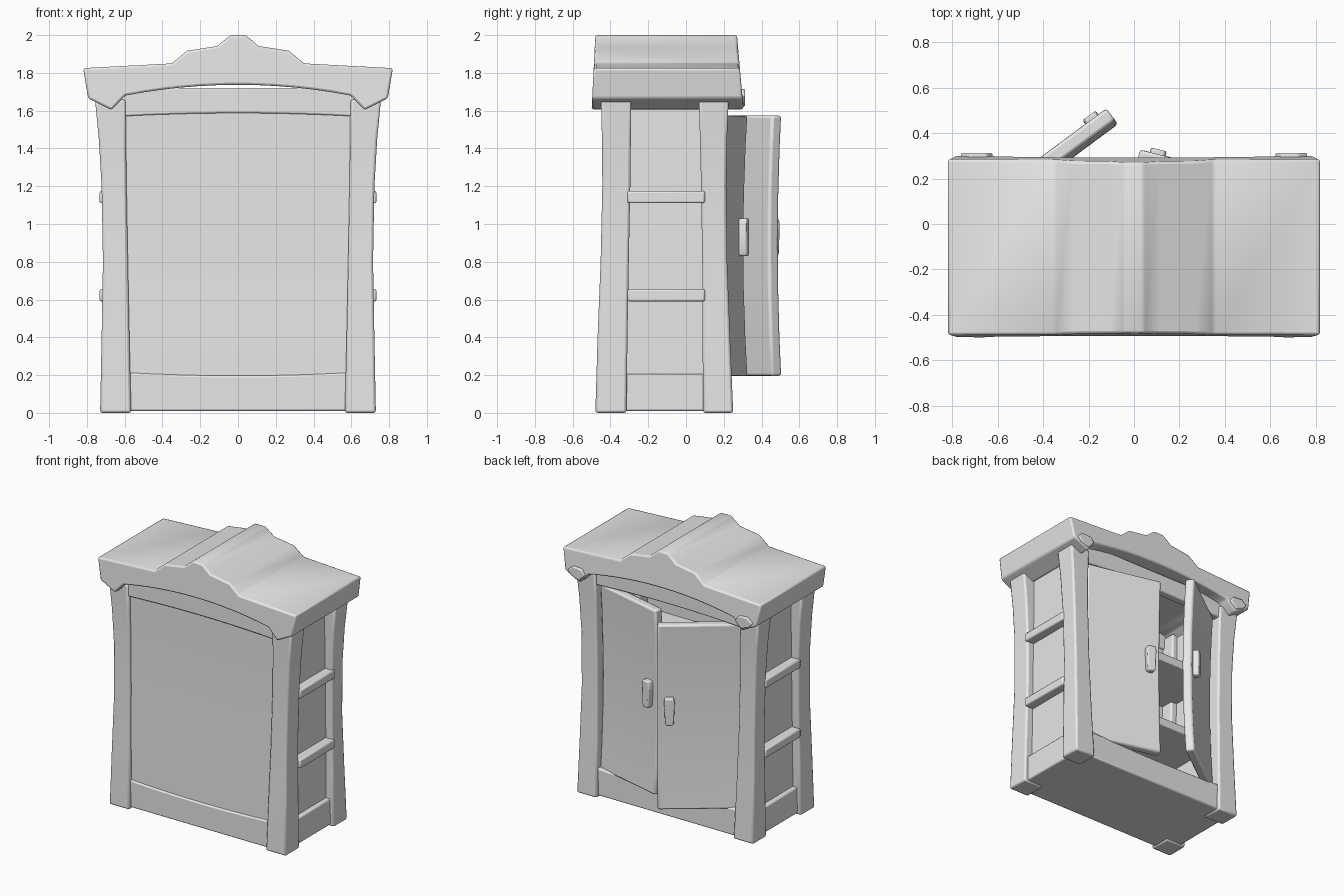
import bpy, bmesh, math
from mathutils import Matrix, Vector

cube = bpy.data.objects.get("Cube")
if cube:
    bpy.data.objects.remove(cube, do_unlink=True)

grey = bpy.data.materials.new("light_grey")
grey.use_nodes = True
grey.diffuse_color = (0.8, 0.8, 0.8, 1)
grey.node_tree.nodes["Principled BSDF"].inputs["Base Color"].default_value = (0.8, 0.8, 0.8, 1)


def finish(name, bm, bevel=0.01):
    """Turn a bmesh into a softly bevelled object."""
    bmesh.ops.recalc_face_normals(bm, faces=bm.faces)
    mesh = bpy.data.meshes.new(name)
    bm.to_mesh(mesh)
    bm.free()
    ob = bpy.data.objects.new(name, mesh)
    bpy.context.collection.objects.link(ob)
    mesh.materials.append(grey)
    if bevel:
        mod = ob.modifiers.new("soft_edges", "BEVEL")
        mod.width, mod.segments, mod.limit_method = bevel, 2, "ANGLE"
        mod.angle_limit = math.radians(35)
    bpy.ops.object.select_all(action="DESELECT")
    bpy.context.view_layer.objects.active = ob
    ob.select_set(True)
    bpy.ops.object.shade_smooth_by_angle(angle=math.radians(40))
    return ob


def loft(name, rings, bevel=0.01):
    """Skin a stack of point rings and close both ends."""
    bm = bmesh.new()
    loops = [[bm.verts.new(p) for p in ring] for ring in rings]
    for a, b in zip(loops, loops[1:]):
        for i in range(len(a)):
            j = (i + 1) % len(a)
            bm.faces.new((a[i], a[j], b[j], b[i]))
    bm.faces.new(loops[0])
    bm.faces.new(loops[-1])
    return finish(name, bm, bevel)


def rect(x0, x1, y0, y1, z):
    return [(x0, y0, z), (x1, y0, z), (x1, y1, z), (x0, y1, z)]


def box(name, x, y, z, bevel=0.01):
    return loft(name, [rect(*x, *y, z[0]), rect(*x, *y, z[1])], bevel)


def slab(name, profile, y0, y1, bevel=0.01):
    """Extrude an x-z profile along y."""
    return loft(name, [[(x, y, z) for x, z in profile] for y in (y0, y1)], bevel)


def arch(half, end, middle, steps=12):
    """Shallow curve from +x to -x."""
    return [(half * t, middle + (end - middle) * t * t)
            for t in (1 - 2 * i / steps for i in range(steps + 1))]


# Four flared corner posts: height, inner x, outer x, front y pair, back y pair
post_shape = [
    (0.0, 0.565, 0.73, -0.48, -0.315, 0.09, 0.25),
    (0.4, 0.575, 0.722, -0.468, -0.31, 0.088, 0.233),
    (0.8, 0.583, 0.715, -0.452, -0.303, 0.086, 0.218),
    (1.2, 0.59, 0.722, -0.443, -0.295, 0.08, 0.213),
    (1.45, 0.593, 0.737, -0.445, -0.292, 0.074, 0.217),
    (1.66, 0.595, 0.757, -0.45, -0.29, 0.068, 0.226),
]
for side, s in (("left", 1), ("right", -1)):
    loft(f"front_{side}_post", [rect(s * a, s * b, f0, f1, z)
                                for z, a, b, f0, f1, _, _ in post_shape], 0.013)
    loft(f"back_{side}_post", [rect(s * a, s * b, b0, b1, z)
                               for z, a, b, _, _, b0, b1 in post_shape], 0.013)
    # Recessed side panel and the shelf ends that show through it
    box(f"{side}_side_panel", sorted((s * 0.635, s * 0.665)), (-0.4, 0.18), (0.05, 1.68), 0)
    for label, z in (("lower", 0.59), ("upper", 1.11)):
        box(f"{side}_{label}_rung", sorted((s * 0.6, s * 0.733)), (-0.31, 0.1), (z, z + 0.065))

# Base with a slightly dished top edge, and its wider sides
slab("base", [(-0.62, 0.01), (0.62, 0.01)] + arch(0.62, 0.215, 0.197), -0.455, 0.225)
box("base_sides", (-0.7, 0.7), (-0.4, 0.18), (0.01, 0.205))

# Plain panel, fascias under the cornice, and inner shelves
loft("plain_panel", [rect(-0.62, 0.62, y, y + 0.03, z)
                     for z, y in ((0.1, -0.445), (0.5, -0.437), (0.9, -0.425),
                                  (1.3, -0.42), (1.7, -0.425))], 0)
for name, y in (("front_fascia", -0.44), ("back_fascia", 0.15)):
    slab(name, [(-0.62, 1.72), (0.62, 1.72)] + arch(0.62, 1.57, 1.587), y, y + 0.06, 0.008)
for name, z in (("lower_shelf", 0.59), ("upper_shelf", 1.11)):
    box(name, (-0.64, 0.64), (-0.4, 0.1), (z, z + 0.065), 0.006)

# Stepped cornice with an arched underside, narrowing a little upwards
crest = [(0.04, 2.0), (0.11, 1.942), (0.27, 1.917), (0.35, 1.85), (0.82, 1.825),
         (0.793, 1.665), (0.67, 1.603)]
outline = crest + arch(0.597, 1.68, 1.737) + [(-x, z) for x, z in reversed(crest)]
cornice = slab("cornice", outline, -0.5, 0.305, 0.012)
for v in cornice.data.vertices:
    rise = (v.co.z - 1.6) / 0.4
    v.co.y += -0.035 * rise if v.co.y > 0 else 0.02 * rise

# Faceted bosses on the cornice ends above the doors
for side, s in (("left", 1), ("right", -1)):
    boss = [(0.62, 1.67), (0.67, 1.62), (0.735, 1.645), (0.765, 1.68), (0.72, 1.715), (0.65, 1.71)]
    slab(f"{side}_boss", [(s * x, z) for x, z in boss], 0.27, 0.313, 0.008)


# Open doors, gently bowed inwards, each hinged on a back post
def door(side, s, angle, hinge_y):
    turn = Matrix.Translation((s * 0.58, hinge_y, 0)) @ Matrix.Rotation(-s * angle, 4, "Z")

    def bow(z):
        return 0.022 * (((z - 0.89) / 0.69) ** 2 - 1)

    rings = [rect(0, -s * 0.57, -0.065 + bow(z), bow(z), z)
             for z in (0.195, 0.4, 0.65, 0.9, 1.15, 1.4, 1.575)]
    panel = loft(f"{side}_door", rings, 0.014)
    # Tapered pull near the free edge
    pull = loft(f"{side}_handle",
                [rect(-s * (0.49 - w), -s * (0.49 + w), -0.03, 0.02, z)
                 for z, w in ((0.83, 0.022), (0.85, 0.03), (1.0, 0.036), (1.03, 0.028))], 0.008)
    for ob in (panel, pull):
        ob.data.transform(turn)


door("right", -1, math.radians(36.5), 0.17)
door("left", 1, math.radians(14), 0.19)
